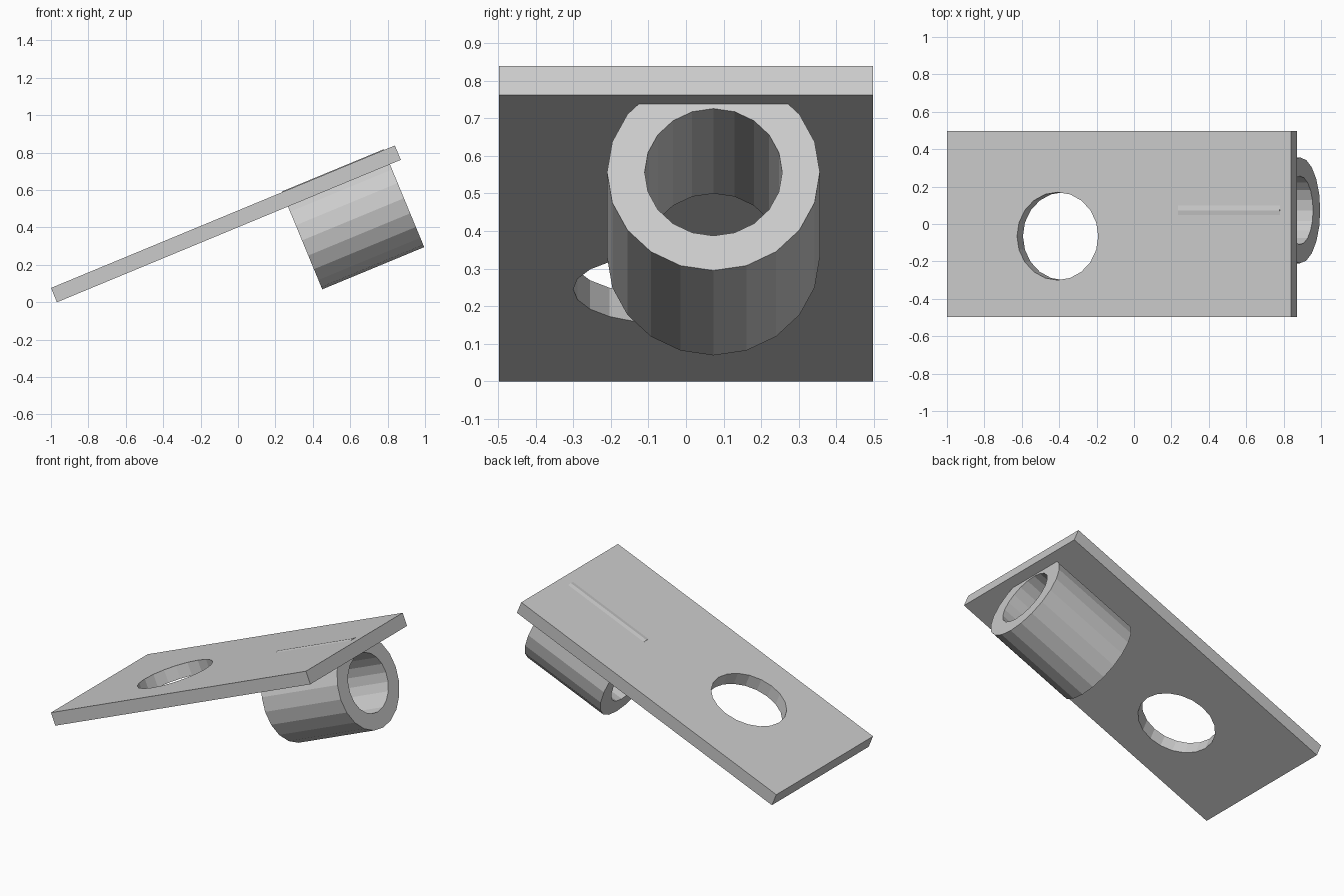
import bpy, bmesh
from math import radians, tau
from mathutils import Matrix, Vector

if "Cube" in bpy.data.objects:
    bpy.data.objects.remove(bpy.data.objects["Cube"])

SIDES = 20
LENGTH, HALF_W, THICK = 1.99, 0.498, 0.083
# Local frame: x runs up the slope, z is the plate normal, origin at the lower edge
TILT = Matrix.Translation((-0.968, 0, 0)) @ Matrix.Rotation(radians(-22.5), 4, 'Y')


def make_object(name, bm):
    bmesh.ops.recalc_face_normals(bm, faces=bm.faces)
    mesh = bpy.data.meshes.new(name)
    bm.to_mesh(mesh)
    bm.free()
    obj = bpy.data.objects.new(name, mesh)
    bpy.context.collection.objects.link(obj)
    obj.matrix_world = TILT
    return obj


# Sloping plate
bm = bmesh.new()
bmesh.ops.create_cube(bm, size=1, matrix=Matrix.Translation((LENGTH / 2, 0, THICK / 2))
                      @ Matrix.Diagonal((LENGTH, 2 * HALF_W, THICK, 1)))
plate = make_object("plate", bm)

# Round hole through the plate
bm = bmesh.new()
bmesh.ops.create_cone(bm, cap_ends=True, segments=SIDES, radius1=0.235, radius2=0.235,
                      depth=0.4, matrix=Matrix.Translation((0.64, -0.065, THICK / 2)))
cutter = make_object("hole_cutter", bm)
cutter.hide_render = True
cut = plate.modifiers.new("hole", 'BOOLEAN')
cut.object = cutter
cut.operation = 'DIFFERENCE'
cut.solver = 'EXACT'
bpy.context.view_layer.objects.active = plate
bpy.ops.object.modifier_apply(modifier=cut.name)
bpy.data.objects.remove(cutter)

# Open tube under the upper end, its top ridge just breaking through the plate
centre = Vector((0, 0.073, -0.196))
bm = bmesh.new()
profile = [(1.337, 0.183), (1.927, 0.183), (1.927, 0.283), (1.337, 0.283)]
verts = [bm.verts.new((x, centre.y, centre.z + r)) for x, r in profile]
edges = [bm.edges.new((verts[i], verts[(i + 1) % 4])) for i in range(4)]
bmesh.ops.spin(bm, geom=verts + edges, cent=centre, axis=(1, 0, 0),
               angle=tau, steps=SIDES, use_merge=True)
bmesh.ops.remove_doubles(bm, verts=bm.verts, dist=1e-4)
make_object("tube", bm)
